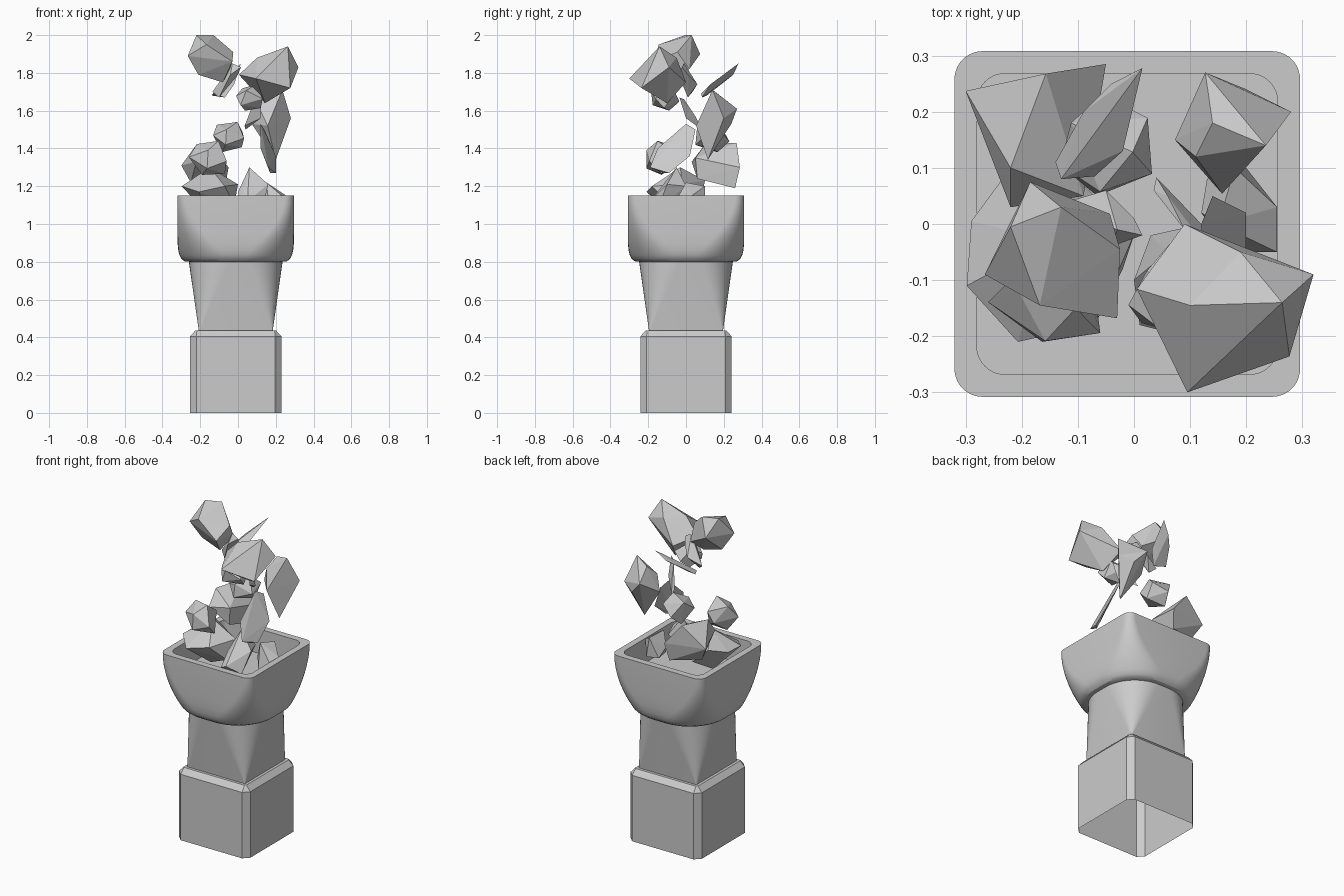
import bpy, bmesh, math, random
from mathutils import Vector

if "Cube" in bpy.data.objects:
    bpy.data.objects.remove(bpy.data.objects["Cube"])

stone = bpy.data.materials.new("grey stone")
stone.diffuse_color = (0.6, 0.6, 0.6, 1)
stone.use_nodes = True
stone.node_tree.nodes["Principled BSDF"].inputs["Base Color"].default_value = stone.diffuse_color
CX = -0.012  # the pedestal sits slightly left of centre


def finish(name, bm, smooth=False):
    me = bpy.data.meshes.new(name)
    bm.to_mesh(me)
    bm.free()
    me.materials.append(stone)
    ob = bpy.data.objects.new(name, me)
    bpy.context.collection.objects.link(ob)
    if smooth:
        bpy.ops.object.select_all(action='DESELECT')
        ob.select_set(True)
        bpy.context.view_layer.objects.active = ob
        bpy.ops.object.shade_smooth_by_angle(angle=math.radians(30))
    return ob


def loft(name, rings, seg, smooth=False, cap=True):
    """Stack rounded squares given as (z, half width, corner radius), open below."""
    bm = bmesh.new()
    loops = []
    for z, w, r in rings:
        loop = []
        for q in range(4):
            a0 = q * math.pi / 2
            sx = 1 if q in (0, 3) else -1
            sy = 1 if q in (0, 1) else -1
            for i in range(seg + 1):
                a = a0 + i / seg * math.pi / 2
                loop.append(bm.verts.new((CX + sx * (w - r) + r * math.cos(a),
                                          sy * (w - r) + r * math.sin(a), z)))
        loops.append(loop)
    n = len(loops[0])
    for lo, hi in zip(loops, loops[1:]):
        for i in range(n):
            j = (i + 1) % n
            bm.faces.new((lo[i], lo[j], hi[j], hi[i]))
    if cap:
        bm.faces.new(loops[-1])
    return finish(name, bm, smooth)


def hull_rock(name, pts):
    """Faceted rock from the convex hull of a few corner points."""
    bm = bmesh.new()
    for p in pts:
        bm.verts.new(p)
    bmesh.ops.convex_hull(bm, input=bm.verts[:])
    loose = [v for v in bm.verts if not v.link_faces]
    bmesh.ops.delete(bm, geom=loose, context='VERTS')
    bmesh.ops.recalc_face_normals(bm, faces=bm.faces[:])
    return finish(name, bm)


def random_rock(name, centre, half, seed, count=10):
    """Irregular rock whose points are stretched to fill a given box."""
    rng = random.Random(seed)
    pts = []
    for i in range(count):
        z = 1 - 2 * (i + 0.5) / count
        a = i * 2.4 + rng.uniform(-0.4, 0.4)
        s = math.sqrt(1 - z * z)
        pts.append(Vector((s * math.cos(a), s * math.sin(a), z)) * rng.uniform(0.85, 1.1))
    for k in range(3):
        lo, hi = min(p[k] for p in pts), max(p[k] for p in pts)
        for p in pts:
            p[k] = centre[k] + half[k] * (2 * (p[k] - lo) / (hi - lo) - 1)
    return hull_rock(name, pts)


# Pedestal: chamfered hollow block, then a column going from square to rounded
loft("base_block", [(0, .242, .033), (.405, .242, .033), (.437, .213, .008)], 1)
loft("column", [(.437, .196, .004), (.80, .248, .21)], 12, True, cap=False)

# Bowl: rounded underside, flat rim and sunken inside
loft("bowl", [(.80, .247, .21), (.803, .272, .225), (.815, .287, .235), (.835, .298, .24),
              (.86, .304, .225), (.90, .308, .19), (.95, .308, .14), (1.0, .308, .1),
              (1.06, .308, .067), (1.11, .308, .052), (1.15, .308, .05),
              (1.15, .268, .05), (1.0, .268, .05)], 10, True)

# Large floating rocks
hull_rock("top_left_rock", [(-.22, -.005, 2), (-.13, .03, 2), (-.185, .075, 1.9),
          (-.266, -.09, 1.89), (-.168, -.145, 1.95), (-.03, -.168, 1.86),
          (-.025, -.045, 1.91), (-.043, .018, 1.82), (-.08, -.06, 1.75), (-.21, -.05, 1.79)])
hull_rock("top_right_rock", [(.09, 0, 1.75), (.32, -.09, 1.83), (.277, -.236, 1.72),
          (.095, -.30, 1.77), (.005, -.116, 1.79), (.264, -.14, 1.94),
          (.1, -.145, 1.88), (.143, -.1, 1.64), (.19, -.05, 1.88)])
hull_rock("right_long_rock", [(.235, .14, 1.71), (.28, .2, 1.56), (.127, .27, 1.61),
          (.073, .15, 1.53), (.157, .054, 1.52), (.2, .116, 1.34),
          (.14, .18, 1.68), (.2, .24, 1.53), (.11, .12, 1.62)])
hull_rock("right_lower_rock", [(.12, 0, 1.53), (.14, .05, 1.5), (.12, -.15, 1.4),
          (.16, -.19, 1.30), (.2, -.09, 1.27), (.2, .02, 1.36), (.17, -.12, 1.27)])
hull_rock("left_back_rock", [(-.3, .237, 1.31), (-.157, .268, 1.43), (-.05, .285, 1.3),
          (-.09, .05, 1.35), (-.22, .1, 1.42), (-.1, .06, 1.24),
          (-.07, .26, 1.19), (-.22, .03, 1.33), (-.25, .2, 1.22)])

# Thin slivers
hull_rock("upper_sliver", [(-.13, .08, 1.69), (-.14, .11, 1.68), (-.07, .085, 1.67),
          (.015, .278, 1.85), (-.04, .25, 1.79), (-.02, .13, 1.74), (-.09, .2, 1.75)])
hull_rock("middle_sliver", [(.125, -.035, 1.67), (.04, .083, 1.5), (.035, .06, 1.52),
          (.09, -.01, 1.66), (.12, 0, 1.56), (.06, .05, 1.57)])
hull_rock("small_centre_rock", [(-.135, .035, 1.70), (-.05, .06, 1.74), (.015, -.02, 1.83),
          (-.04, -.04, 1.79), (-.1, .01, 1.67), (0, .01, 1.79), (-.03, -.01, 1.85)])

# Rocks resting in the bowl
hull_rock("bowl_left_rock", [(-.298, -.11, 1.2), (-.207, -.21, 1.17), (-.07, -.18, 1.2),
          (-.29, .005, 1.2), (-.22, .1, 1.23), (-.15, -.03, 1.3), (0, -.02, 1.21),
          (-.1, .08, 1.12), (-.15, -.05, 1.04), (-.02, -.08, 1.1)])
hull_rock("bowl_front_rock", [(.06, -.05, 1.3), (0, -.1, 1.17), (.01, -.18, 1.1),
          (.16, -.1, 1.21), (.12, 0, 1.2), (.05, -.19, 1.12),
          (.13, -.15, 1.08), (.03, -.02, 1.1), (.08, -.1, 1.03)])
hull_rock("bowl_right_rock", [(.15, 0, 1.22), (.18, .1, 1.2), (.255, .03, 1.15),
          (.255, -.05, 1.13), (.12, .02, 1.13), (.2, .1, 1.08),
          (.17, -.05, 1.06), (.13, .08, 1.08)])

# Smaller floating rocks
for i, (name, c, h) in enumerate([
        ("small_top_rock", (.06, -.11, 1.67), (.07, .075, .07)),
        ("back_middle_rock", (-.05, .14, 1.46), (.082, .09, .08)),
        ("left_front_rock", (-.16, -.135, 1.35), (.1, .075, .09))]):
    random_rock(name, c, h, 12 + i)
